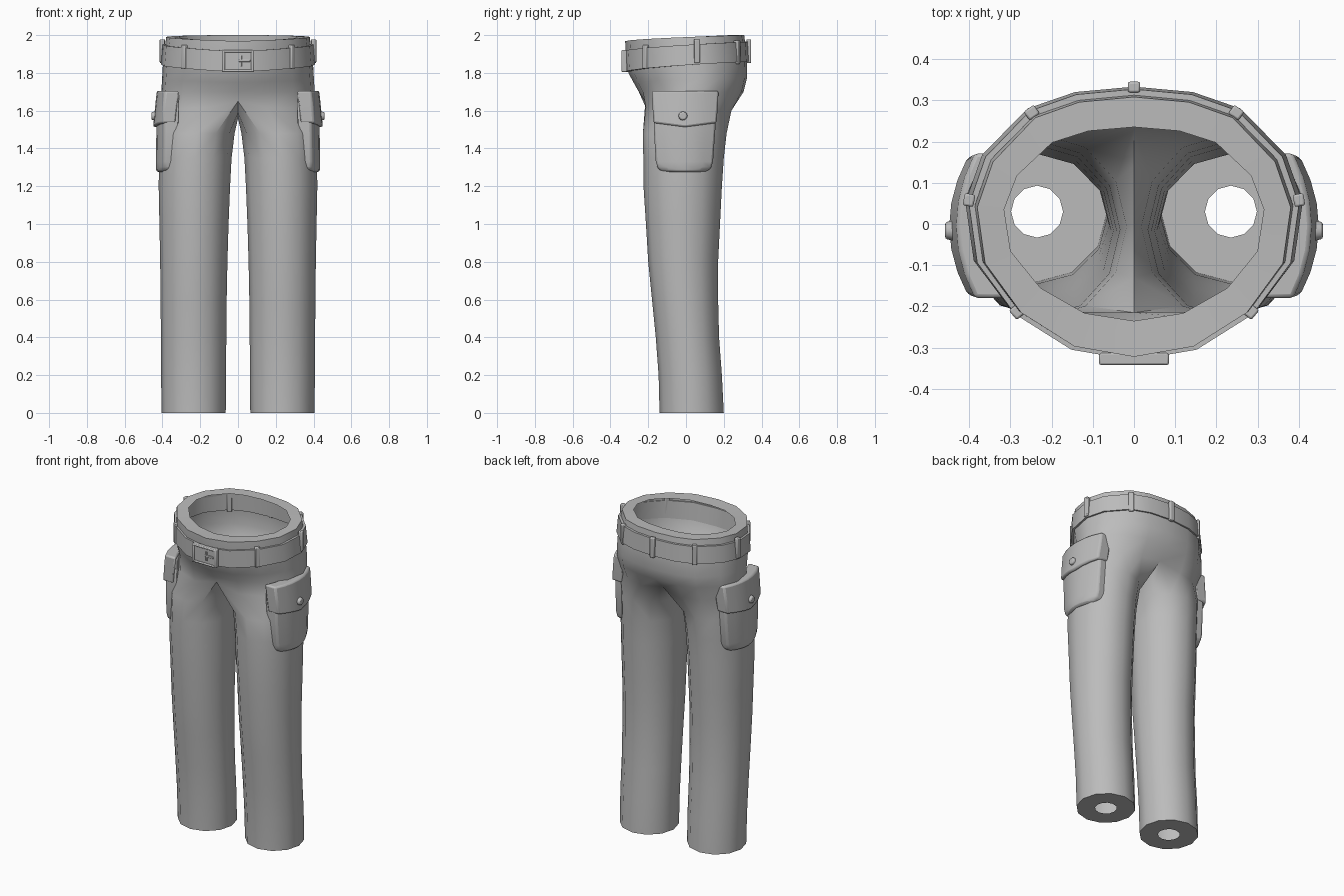
import bpy, bmesh, math
from mathutils import Vector, Matrix

if "Cube" in bpy.data.objects:
    bpy.data.objects.remove(bpy.data.objects["Cube"])

cloth = bpy.data.materials.new("grey cloth")
cloth.use_nodes = True
cloth.diffuse_color = (0.5, 0.5, 0.5, 1)
cloth.node_tree.nodes["Principled BSDF"].inputs["Base Color"].default_value = (0.5, 0.5, 0.5, 1)


def finish(bm, name, bevel=0, angle=40, recalc=True):
    if recalc:
        bmesh.ops.recalc_face_normals(bm, faces=bm.faces)
    mesh = bpy.data.meshes.new(name)
    bm.to_mesh(mesh)
    bm.free()
    ob = bpy.data.objects.new(name, mesh)
    bpy.context.collection.objects.link(ob)
    mesh.materials.append(cloth)
    if bevel:
        mod = ob.modifiers.new("soft edges", 'BEVEL')
        mod.width, mod.segments, mod.limit_method = bevel, 2, 'ANGLE'
    bpy.ops.object.select_all(action='DESELECT')
    ob.select_set(True)
    bpy.context.view_layer.objects.active = ob
    bpy.ops.object.shade_smooth_by_angle(angle=math.radians(angle))
    return ob


# Half outline of the waist, front centre to back centre
HALF = [(0, -1), (.38, -.92), (.72, -.66), (.95, -.28), (1, .15),
        (.9, .5), (.63, .84), (.35, .96), (0, 1)]


def waist_ring(w, yf, yb, zf, zb):
    pts = []
    for x, y in HALF:
        t = (y + 1) / 2
        pts.append(Vector((x * w, yf + (yb - yf) * t, zf + (zb - zf) * t ** 0.6)))
    return pts + [Vector((-p.x, p.y, p.z)) for p in pts[-2:0:-1]]


def bridge(bm, a, b):
    n = len(a)
    for i in range(n):
        j = (i + 1) % n
        bm.faces.new((a[i], a[j], b[j], b[i]))


# Trousers: hip rings, then two legs sharing a crotch seam
bm = bmesh.new()
hip = [(.315, -.235, .235, 1.965, 2.0), (.38, -.322, .308, 1.968, 2.0),
       (.392, -.318, .318, 1.86, 1.92), (.398, -.305, .324, 1.80, 1.855),
       (.402, -.278, .322, 1.75, 1.77), (.406, -.25, .305, 1.70, 1.70)]
rings = [[bm.verts.new(p) for p in waist_ring(*h)] for h in hip]
seat = waist_ring(.41, -.232, .25, 1.62, 1.60)
seat[0] = Vector((0, -.215, 1.65))
seat[8] = Vector((0, .235, 1.63))
rings.append([bm.verts.new(p) for p in seat])
for a, b in zip(rings, rings[1:]):
    bridge(bm, b, a)
crotch = [bm.verts.new(p) for p in ((0, .14, 1.585), (0, 0, 1.56), (0, -.13, 1.59))]

# Leg sections: height, inner x, outer x, front y, back y
LEG = [(1.48, .018, .415, -.228, .215), (1.35, .034, .418, -.226, .2),
       (1.2, .042, .42, -.225, .19), (1, .05, .416, -.212, .18),
       (.8, .056, .412, -.2, .17), (.6, .06, .41, -.18, .17),
       (.4, .062, .408, -.16, .175), (.2, .063, .407, -.145, .19),
       (0, .065, .405, -.14, .2), (0, .172, .298, -.033, .093)]
top = rings[-1]
for side in (1, -1):
    prev = [top[i * side] for i in range(9)] + crotch
    for z, xi, xo, yf, yb in LEG:
        ring = []
        for k in range(12):
            a = math.radians(30 * k - 120)
            x = (xi + xo) / 2 + (xo - xi) / 2 * math.cos(a)
            y = (yf + yb) / 2 + (yb - yf) / 2 * math.sin(a)
            ring.append(bm.verts.new((side * x, y, z)))
        bridge(bm, prev, ring)
        prev = ring
finish(bm, "trousers", angle=50)

# Belt: band around the waist
bm = bmesh.new()
band = [(.385, -.31, .312, 1.915, 1.965), (.4, -.331, .327, 1.915, 1.965),
        (.409, -.326, .333, 1.805, 1.86), (.39, -.3, .315, 1.805, 1.86)]
loops = [[bm.verts.new(p) for p in waist_ring(*b)] for b in band]
for a, b in zip(loops, loops[1:] + loops[:1]):
    bridge(bm, a, b)
finish(bm, "belt")


def block(name, loc, size, turn=0, bevel=0.005):
    bm = bmesh.new()
    bmesh.ops.create_cube(bm, size=1, matrix=Matrix.Translation(loc)
                          @ Matrix.Rotation(turn, 4, 'Z') @ Matrix.Diagonal((*size, 1)))
    return finish(bm, name, bevel)


# Belt loops
for x, y, z, deg in ((0, .332, 1.915, 0), (.248, .27, 1.91, -35),
                     (.4, .058, 1.915, -80), (.284, -.213, 1.885, 50)):
    for side in ((1, -1) if x else (1,)):
        block("belt_loop", (side * x, y, z), (.03, .026, .125), math.radians(deg * side))

# Buckle: plate, frame bars and prong
block("buckle_plate", (0, -.325, 1.863), (.15, .02, .1))
for s in (1, -1):
    block("buckle_side", (s * .077, -.327, 1.863), (.016, .03, .115))
    block("buckle_bar", (0, -.327, 1.863 + s * .051), (.165, .03, .013))
block("buckle_prong", (.035, -.331, 1.865), (.06, .016, .014), bevel=.003)
block("buckle_prong_base", (.015, -.329, 1.863), (.012, .016, .06), bevel=.003)


def panel(name, side, rows, depth, dip=0):
    """Bowed panel on the thigh; rows hold height, front y, back y, outer x."""
    bm = bmesh.new()
    cols = 6
    grids = []
    for back in (0, depth):
        grid = []
        for r, (z, yf, yb, xo) in enumerate(rows):
            line = []
            for c in range(cols + 1):
                u = 2 * c / cols - 1
                zz = z - dip * (1 - abs(u)) * r / (len(rows) - 1)
                x = xo - .045 * u * u - back
                line.append(bm.verts.new((side * x, yf + (yb - yf) * (u + 1) / 2, zz)))
            grid.append(line)
        grids.append(grid)
        for a, b in zip(grid, grid[1:]):
            for c in range(cols):
                bm.faces.new((a[c], a[c + 1], b[c + 1], b[c]))
    rims = [g[0] + [row[-1] for row in g[1:-1]] + g[-1][::-1]
            + [row[0] for row in g[-2:0:-1]] for g in grids]
    bridge(bm, *rims)
    return finish(bm, name, bevel=.01)


# Cargo pockets with flap and button
for side in (1, -1):
    panel("pocket", side, [(1.69, -.17, .162, .428), (1.5, -.17, .155, .432),
                           (1.33, -.16, .143, .435), (1.292, -.148, .13, .434),
                           (1.275, -.12, .1, .43)], .075)
    panel("pocket_flap", side, [(1.705, -.18, .172, .43), (1.62, -.177, .168, .44),
                                (1.535, -.172, .162, .449)], .075, .022)
    bm = bmesh.new()
    bmesh.ops.create_cone(bm, cap_ends=True, segments=12, radius1=.027, radius2=.02, depth=.03,
                          matrix=Matrix.Translation((side * .443, -.016, 1.572))
                          @ Matrix.Rotation(side * math.pi / 2, 4, 'Y'))
    finish(bm, "pocket_button", bevel=.005)
